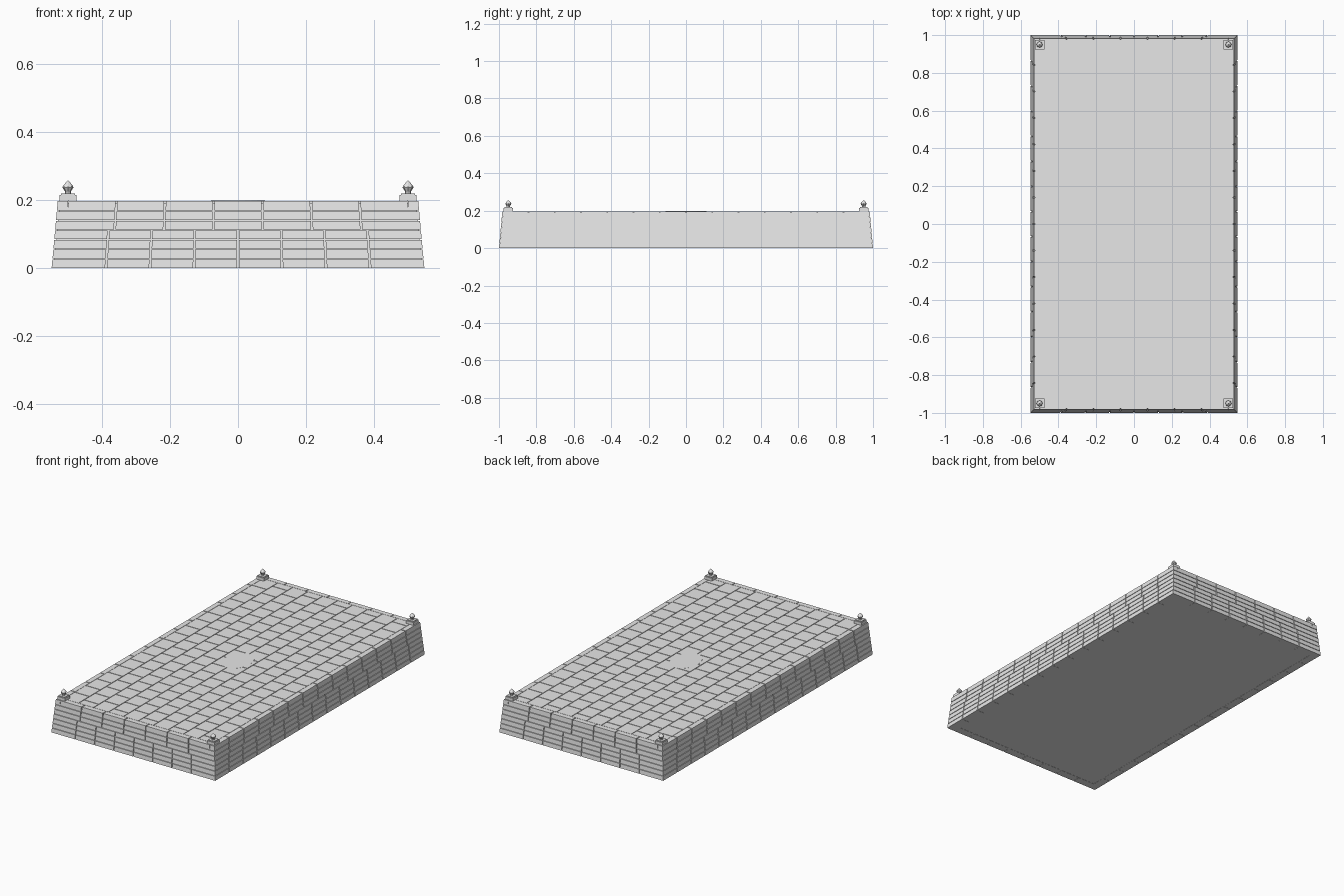
import bpy, bmesh
from mathutils import Matrix, Vector

cube = bpy.data.objects.get("Cube")
if cube:
    bpy.data.objects.remove(cube)

# Single stone colour
stone = bpy.data.materials.new("grey_stone")
stone.use_nodes = True
stone.diffuse_color = (0.8, 0.8, 0.8, 1)
stone.node_tree.nodes["Principled BSDF"].inputs["Base Color"].default_value = (0.8, 0.8, 0.8, 1)

HX, HY, TOP = 0.548, 1.0, 0.197   # half width, half length, deck height
BATTER = 0.018                    # inward lean of the walls
WALL = 0.03                       # wall thickness
GAP = 0.005                       # joint width
COURSES = 7


def finish(bm, name):
    bmesh.ops.recalc_face_normals(bm, faces=bm.faces)
    mesh = bpy.data.meshes.new(name)
    bm.to_mesh(mesh)
    bm.free()
    mesh.materials.append(stone)
    obj = bpy.data.objects.new(name, mesh)
    bpy.context.collection.objects.link(obj)
    return obj


def lean(z):
    return BATTER * z / TOP


def hexa(bm, lower, upper):
    """Six-sided block between two four-point rings."""
    a = [bm.verts.new(p) for p in lower]
    b = [bm.verts.new(p) for p in upper]
    bm.faces.new(a[::-1])
    bm.faces.new(b)
    for i in range(4):
        j = (i + 1) % 4
        bm.faces.new((a[i], a[j], b[j], b[i]))


def rect(x0, x1, y0, y1, z):
    return [(x0, y0, z), (x1, y0, z), (x1, y1, z), (x0, y1, z)]


def box(bm, x0, x1, y0, y1, z0, z1):
    hexa(bm, rect(x0, x1, y0, y1, z0), rect(x0, x1, y0, y1, z1))


def wall(name, half_run, half_out, inset, lower_count, upper_count, angle):
    """Leaning wall: four lower courses and three upper ones, with their own joints."""
    bm = bmesh.new()
    step = TOP / COURSES
    for row in range(COURSES):
        count = lower_count if row < 4 else upper_count
        z0 = row * step
        z1 = z0 + step - (0.003 if row < COURSES - 1 else 0)
        for k in range(count):
            rings = []
            for z in (z0, z1):
                run = half_run - inset - lean(z)
                out = half_out - lean(z)
                u0 = run * (2 * k / count - 1)
                u1 = run * (2 * (k + 1) / count - 1)
                u0 += GAP / 2 if k or inset else 0
                u1 -= GAP / 2 if k < count - 1 or inset else 0
                rings.append(rect(u0, u1, -out, -half_out + BATTER + WALL, z))
            hexa(bm, *rings)
    bm.transform(Matrix.Rotation(angle, 4, 'Z'))
    return finish(bm, name)


# Walls: the long sides run through the corners, the ends fit between them
HALF_TURN = 3.14159265
wall("front_wall", HX, HY, WALL, 8, 7, 0)
wall("back_wall", HX, HY, WALL, 8, 7, HALF_TURN)
wall("left_wall", HY, HX, 0, 15, 14, HALF_TURN / 2)
wall("right_wall", HY, HX, 0, 15, 14, -HALF_TURN / 2)

# Solid core behind the joints
bm = bmesh.new()
depth = 0.006
bx, by = HX - depth, HY - depth
tx, ty = bx - BATTER, by - BATTER
hexa(bm, rect(-bx, bx, -by, by, 0.001), rect(-tx, tx, -ty, ty, TOP - depth))
finish(bm, "core")

# Deck paving: ten columns of slabs in running bond
bm = bmesh.new()
deck_x = HX - BATTER - WALL
deck_y = HY - BATTER - WALL
columns, rows = 10, 18
cw, pitch = 2 * deck_x / columns, 2 * deck_y / rows
g = 0.002
for c in range(columns):
    x0 = -deck_x + c * cw
    shift = pitch / 2 if c % 2 else 0
    for r in range(rows + c % 2):
        y0 = max(-deck_y, -deck_y + r * pitch - shift)
        y1 = min(deck_y, -deck_y + (r + 1) * pitch - shift)
        box(bm, x0 + g, x0 + cw - g, y0 + g, y1 - g, TOP - 0.01, TOP)
finish(bm, "deck_paving")

# Smooth medallion in the middle of the deck
bm = bmesh.new()
bmesh.ops.create_cone(bm, cap_ends=True, segments=24, radius1=1, radius2=1, depth=0.01)
bmesh.ops.scale(bm, vec=(0.08, 0.11, 1), verts=bm.verts)
bmesh.ops.translate(bm, vec=(0, 0, TOP - 0.0045), verts=bm.verts)
finish(bm, "deck_medallion")


# Corner finials: stepped plinth with a flared, pointed cap
def finial(name, cx, cy):
    bm = bmesh.new()
    for half, z0, z1 in ((0.025, TOP, 0.214), (0.021, 0.214, 0.219)):
        box(bm, cx - half, cx + half, cy - half, cy + half, z0, z1)
    profile = ((0.009, 0.219), (0.009, 0.225), (0.016, 0.236), (0.015, 0.241), (0, 0.258))
    for (r0, z0), (r1, z1) in zip(profile, profile[1:]):
        bmesh.ops.create_cone(bm, segments=8, radius1=r0, radius2=r1, depth=z1 - z0,
                              matrix=Matrix.Translation(Vector((cx, cy, (z0 + z1) / 2))))
    bmesh.ops.remove_doubles(bm, verts=bm.verts, dist=0.0001)
    finish(bm, name)


for side, sx in (("left", 1), ("right", -1)):
    for end, sy in (("front", -1), ("back", 1)):
        finial(f"{end}_{side}_finial", sx * 0.5, sy * 0.95)
